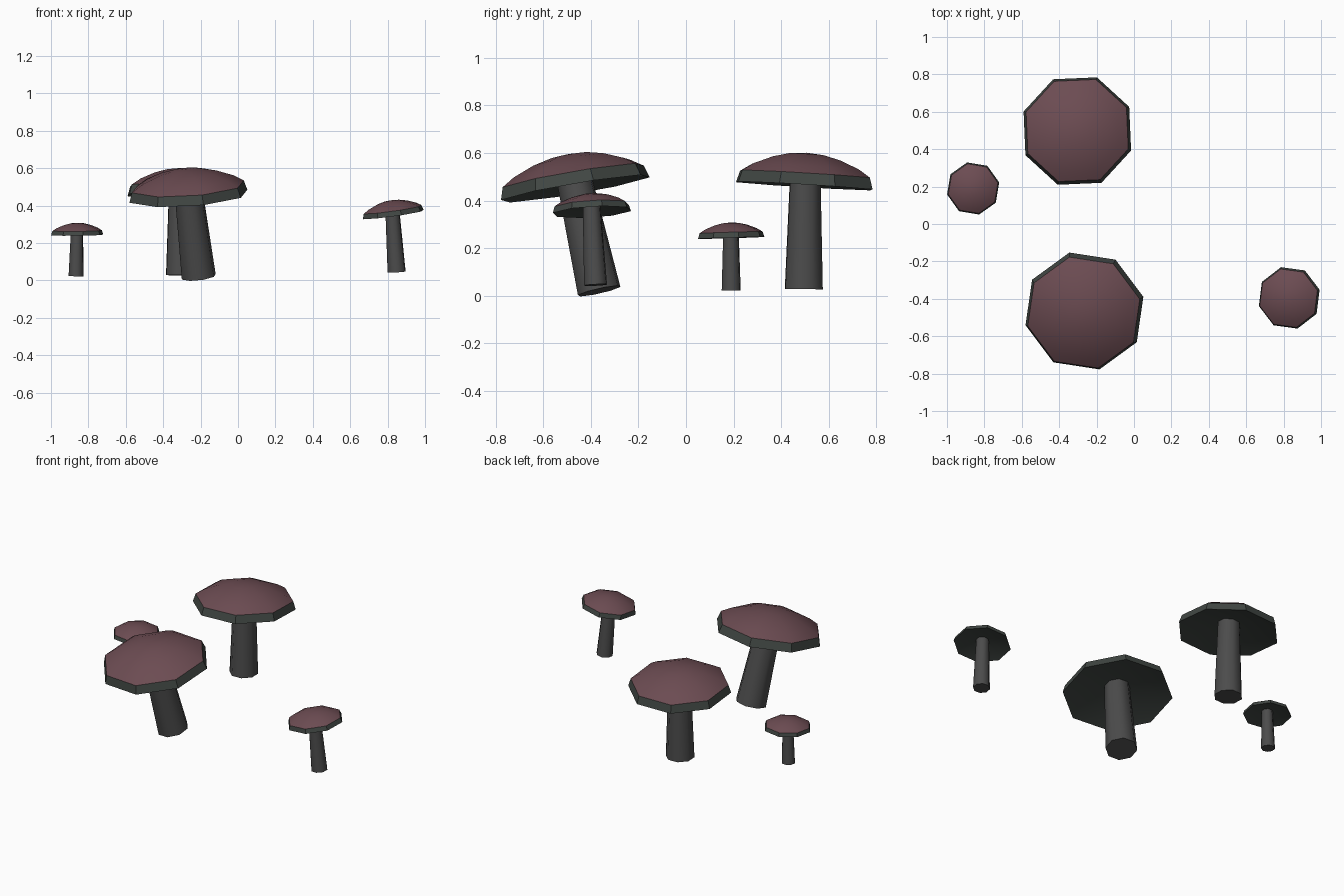
import bpy, bmesh, math
from mathutils import Vector, Matrix

if "Cube" in bpy.data.objects:
    bpy.data.objects.remove(bpy.data.objects["Cube"])

SIDES = 8


def material(name, rgb):
    m = bpy.data.materials.new(name)
    m.diffuse_color = (*rgb, 1)
    m.use_nodes = True
    m.node_tree.nodes["Principled BSDF"].inputs["Base Color"].default_value = m.diffuse_color
    return m


CAP_RED = material("dusky red", (0.150, 0.072, 0.085))
RIM_GREY = material("dark green grey", (0.052, 0.062, 0.056))
STEM_GREY = material("stem grey", (0.072, 0.072, 0.072))

# cap outline as (radius, height), both in units of the cap radius, under side first
CAP_PROFILE = [(0, 0.24), (1, 0), (0.95, 0.16), (0.78, 0.265), (0.5, 0.375), (0.25, 0.435), (0, 0.455)]
RIM_BANDS = 2   # first bands of the profile are grey: under side and lip


def lathe(name, profile, matrix, phase, mats, rule, smooth_angle):
    """Turn a profile into an eight-sided solid."""
    bm = bmesh.new()
    rings = []
    for r, h in profile:
        if r == 0:
            rings.append([bm.verts.new((0, 0, h))] * SIDES)
        else:
            angles = [math.radians(phase) + math.tau * i / SIDES for i in range(SIDES)]
            rings.append([bm.verts.new((r * math.cos(t), r * math.sin(t), h)) for t in angles])
    for band, (lo, hi) in enumerate(zip(rings, rings[1:])):
        for i in range(SIDES):
            j = (i + 1) % SIDES
            corners = list(dict.fromkeys((lo[i], lo[j], hi[j], hi[i])))
            bm.faces.new(corners).material_index = rule(band)
    bmesh.ops.recalc_face_normals(bm, faces=bm.faces)
    mesh = bpy.data.meshes.new(name)
    bm.to_mesh(mesh)
    bm.free()
    for m in mats:
        mesh.materials.append(m)
    ob = bpy.data.objects.new(name, mesh)
    bpy.context.collection.objects.link(ob)
    ob.matrix_world = matrix
    bpy.ops.object.select_all(action='DESELECT')
    ob.select_set(True)
    bpy.context.view_layer.objects.active = ob
    bpy.ops.object.shade_smooth_by_angle(angle=math.radians(smooth_angle))


def frame(origin, axis):
    turn = Vector((0, 0, 1)).rotation_difference(Vector(axis))
    return Matrix.Translation(origin) @ turn.to_matrix().to_4x4()


def mushroom(name, centre, radius, phase, slope, base, r_base, r_top):
    # cap, tilted so its rim rises by slope along x and y
    cap = [(r * radius, h * radius) for r, h in CAP_PROFILE]
    axis = Vector((-slope[0], -slope[1], 1)).normalized()
    lathe(name + "_cap", cap, frame(Vector(centre), axis), phase, [CAP_RED, RIM_GREY],
          lambda band: 1 if band < RIM_BANDS else 0, 40)
    # tapered stem from the ground into the cap
    top = Vector(centre) + axis * radius * 0.26
    line = top - Vector(base)
    lathe(name + "_stem", [(0, 0), (r_base, 0), (r_top, line.length), (0, line.length)],
          frame(Vector(base), line), phase, [STEM_GREY], lambda band: 0, 50)


mushroom("front_large", (-0.265, -0.465, 0.45), 0.326, 14, (0.07, 0.17),
         (-0.21, -0.365, 0.02), 0.094, 0.075)
mushroom("back_large", (-0.303, 0.497, 0.462), 0.306, 25, (0.02, -0.06),
         (-0.305, 0.495, 0.028), 0.085, 0.067)
mushroom("left_small", (-0.86, 0.19, 0.243), 0.143, 13, (0.01, 0.03),
         (-0.866, 0.19, 0.022), 0.041, 0.033)
mushroom("right_small", (0.83, -0.395, 0.352), 0.17, 15, (0.14, 0.06),
         (0.848, -0.38, 0.045), 0.05, 0.038)
